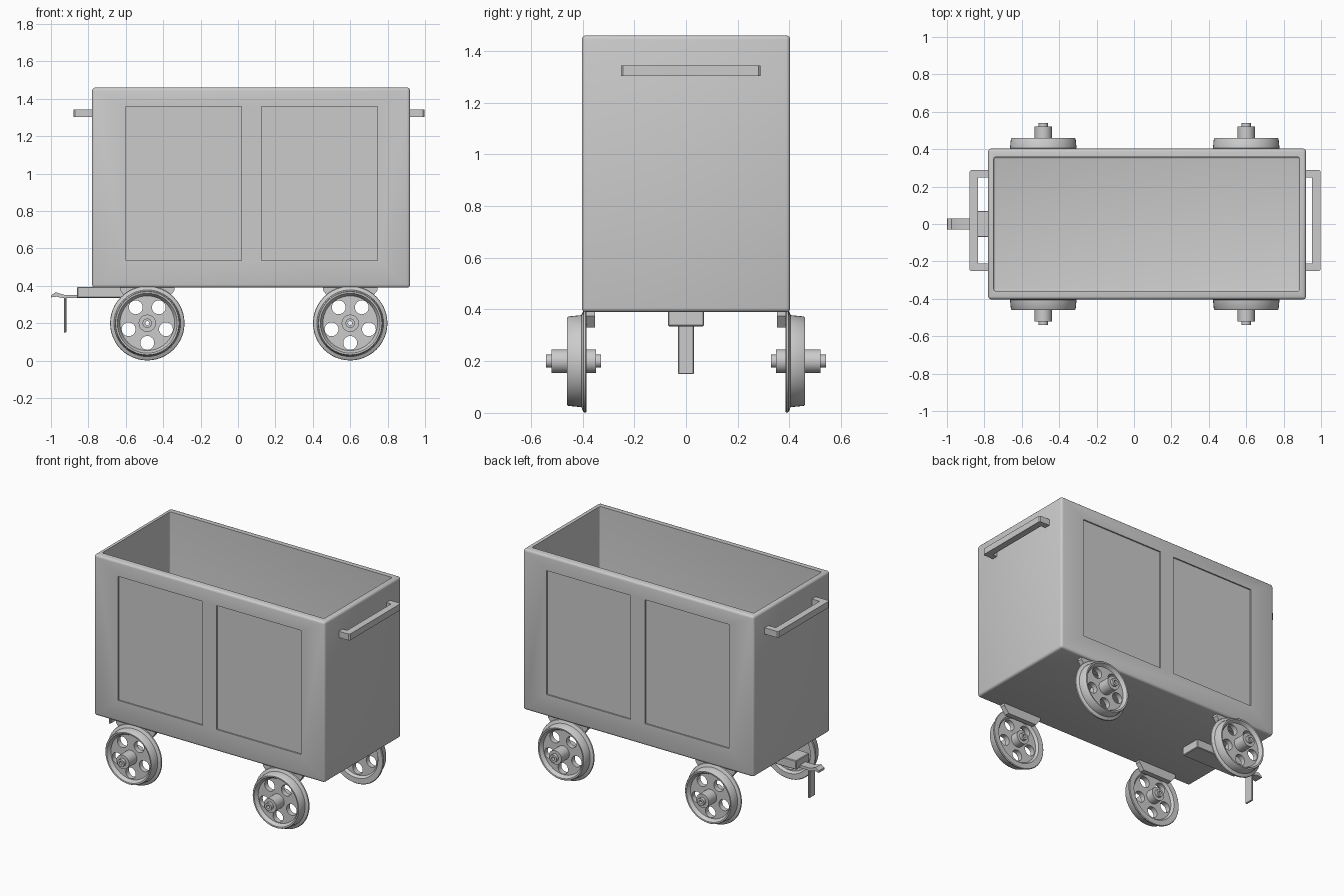
import bpy, bmesh, math
from mathutils import Vector, Matrix

if "Cube" in bpy.data.objects:
    bpy.data.objects.remove(bpy.data.objects["Cube"])


def finish(name, bm, smooth=True):
    bmesh.ops.recalc_face_normals(bm, faces=bm.faces)
    me = bpy.data.meshes.new(name)
    bm.to_mesh(me)
    bm.free()
    ob = bpy.data.objects.new(name, me)
    bpy.context.collection.objects.link(ob)
    if smooth:
        smooth_object(ob)
    return ob


def select(ob):
    bpy.ops.object.select_all(action='DESELECT')
    ob.select_set(True)
    bpy.context.view_layer.objects.active = ob


def smooth_object(ob):
    select(ob)
    bpy.ops.object.shade_smooth_by_angle(angle=math.radians(35))


def add_box(bm, lo, hi, bevel=0, segments=3):
    lo, hi = Vector(lo), Vector(hi)
    mat = Matrix.Translation((lo + hi) / 2) @ Matrix.Diagonal((*(hi - lo), 1))
    verts = bmesh.ops.create_cube(bm, size=1, matrix=mat)['verts']
    if bevel:
        edges = list({e for v in verts for e in v.link_edges})
        bmesh.ops.bevel(bm, geom=edges, offset=bevel, segments=segments,
                        profile=0.5, affect='EDGES')


def box(name, lo, hi, bevel=0, segments=3):
    bm = bmesh.new()
    add_box(bm, lo, hi, bevel, segments)
    return finish(name, bm)


def prism(name, profile, y0, y1, bevel=0):
    """Extrude an (x, z) outline along y."""
    bm = bmesh.new()
    face = bm.faces.new([bm.verts.new((x, y0, z)) for x, z in profile])
    ext = bmesh.ops.extrude_face_region(bm, geom=[face])
    bmesh.ops.translate(bm, vec=(0, y1 - y0, 0),
                        verts=[v for v in ext['geom'] if isinstance(v, bmesh.types.BMVert)])
    if bevel:
        bmesh.ops.bevel(bm, geom=bm.edges[:], offset=bevel, segments=2,
                        profile=0.5, affect='EDGES')
    return finish(name, bm)


def cut(ob, cutters):
    for c in cutters:
        mod = ob.modifiers.new("cut", 'BOOLEAN')
        mod.operation = 'DIFFERENCE'
        mod.solver = 'EXACT'
        mod.object = c
        select(ob)
        bpy.ops.object.modifier_apply(modifier=mod.name)
        bpy.data.objects.remove(c)
    smooth_object(ob)


# Open-topped tub with shallow recessed panels on both long sides
X0, X1, Z0, Z1 = -0.78, 0.92, 0.39, 1.46
tub = box("tub", (X0, -0.403, Z0), (X1, 0.403, Z1), 0.016)
cutters = [box("cut_inside", (X0 + 0.03, -0.358, 0.43), (X1 - 0.035, 0.358, 1.7), 0.01)]
for x in (-0.60, 0.125):
    for s in (-1, 1):
        ys = sorted((s * 0.394, s * 0.5))
        cutters.append(box("cut_panel", (x, ys[0], 0.535), (x + 0.62, ys[1], 1.36)))
cut(tub, cutters)

# Push handles on both ends
for name, wall, bar in (("left_handle", X0, -0.88), ("right_handle", X1, 0.998)):
    d = 1 if bar > 0 else -1
    t = 0.045
    outline = [(wall - d * 0.01, -0.252), (bar - d * 0.008, -0.252), (bar, -0.244), (bar, 0.28),
               (bar - d * 0.008, 0.288), (wall - d * 0.01, 0.288), (wall - d * 0.01, 0.248),
               (bar - d * t, 0.248), (bar - d * t, -0.212), (wall - d * 0.01, -0.212)]
    bm = bmesh.new()
    f = bm.faces.new([bm.verts.new((x, y, 1.302)) for x, y in outline])
    ext = bmesh.ops.extrude_face_region(bm, geom=[f])
    bmesh.ops.translate(bm, vec=(0, 0, 0.042),
                        verts=[v for v in ext['geom'] if isinstance(v, bmesh.types.BMVert)])
    finish(name, bm)

# Wheel turned from a closed (radius, y) section: tread, flange, dished web, hub, axle end
section = [(0.011, 0.328), (0.025, 0.328), (0.025, 0.348), (0.046, 0.348), (0.046, 0.402),
           (0.148, 0.402), (0.160, 0.386), (0.195, 0.385), (0.199, 0.389), (0.197, 0.396),
           (0.178, 0.405), (0.173, 0.455), (0.169, 0.460), (0.160, 0.459), (0.146, 0.436),
           (0.046, 0.436), (0.046, 0.520), (0.025, 0.520), (0.025, 0.541), (0.011, 0.541)]
SEG = 48
bm = bmesh.new()
rings = [[bm.verts.new((r * math.cos(a), y, r * math.sin(a))) for r, y in section]
         for a in (2 * math.pi * i / SEG for i in range(SEG))]
for i in range(SEG):
    a, b = rings[i], rings[(i + 1) % SEG]
    for j in range(len(section)):
        k = (j + 1) % len(section)
        bm.faces.new((a[j], b[j], b[k], a[k]))
wheel = finish("wheel", bm)
holes = []
for i in range(5):
    ang = math.radians(-90 + 72 * i)
    hb = bmesh.new()
    mat = (Matrix.Translation((0.105 * math.cos(ang), 0.42, 0.105 * math.sin(ang)))
           @ Matrix.Rotation(math.pi / 2, 4, 'X'))
    bmesh.ops.create_cone(hb, cap_ends=True, segments=24, radius1=0.037, radius2=0.037,
                          depth=0.2, matrix=mat)
    holes.append(finish("cut_hole", hb))
cut(wheel, holes)

# Four wheels, each with a tapered bracket under the tub
for end, x in (("left", -0.485), ("right", 0.60)):
    for side, s in (("front", -1), ("back", 1)):
        w = bpy.data.objects.new(f"wheel_{side}_{end}", wheel.data)
        bpy.context.collection.objects.link(w)
        w.location = (x, 0, 0.2)
        if s < 0:
            w.rotation_euler.z = math.pi
        prism(f"bracket_{side}_{end}",
              [(x - 0.145, 0.40), (x - 0.145, 0.375), (x - 0.11, 0.33), (x + 0.11, 0.33),
               (x + 0.145, 0.375), (x + 0.145, 0.40)], s * 0.352, s * 0.386)
bpy.data.objects.remove(wheel)

# Drawbar: mounting block, hooked tongue and hanging pin
box("drawbar_block", (-0.86, -0.07, 0.335), (-0.45, 0.07, 0.395), 0.004, 1)
prism("drawbar_tongue",
      [(-1.0, 0.338), (-0.998, 0.35), (-0.975, 0.366), (-0.93, 0.352), (-0.85, 0.352),
       (-0.85, 0.334), (-0.935, 0.334), (-0.97, 0.342)], -0.03, 0.03)
box("coupling_pin", (-0.931, -0.03, 0.15), (-0.918, 0.03, 0.345), 0.003, 1)
